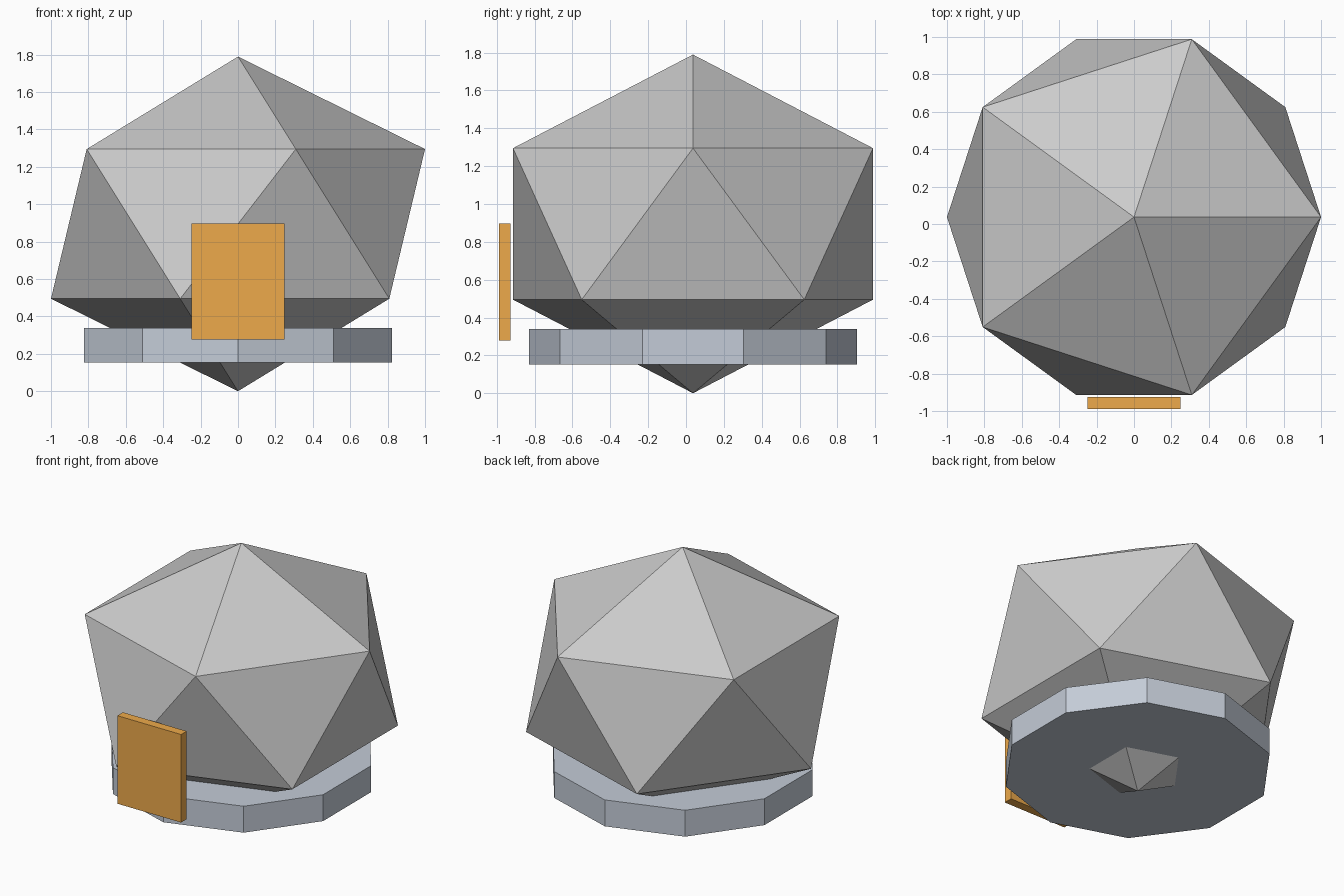
import bpy

if "Cube" in bpy.data.objects:
    bpy.data.objects.remove(bpy.data.objects["Cube"])

CENTRE_Y = 0.037


def finish(name, colour=None, scale=None):
    """Name the new object, apply its scale and colour it."""
    obj = bpy.context.object
    obj.name = name
    if scale:
        obj.scale = scale
        bpy.ops.object.transform_apply(location=False, rotation=False, scale=True)
    if colour:
        mat = bpy.data.materials.new(name + "_colour")
        mat.diffuse_color = (*colour, 1.0)
        mat.use_nodes = True
        mat.node_tree.nodes["Principled BSDF"].inputs["Base Color"].default_value = mat.diffuse_color
        obj.data.materials.append(mat)
    return obj


# Faceted body: icosahedron standing on a tip, slightly squashed in height
bpy.ops.mesh.primitive_ico_sphere_add(subdivisions=1, radius=1.118,
                                      location=(0, CENTRE_Y, 0.895))
finish("faceted_body", scale=(1, 1, 0.8))

# Ten-sided base disc, pierced by the lower tip of the body
bpy.ops.mesh.primitive_cylinder_add(vertices=10, radius=0.867, depth=0.186,
                                    location=(0, CENTRE_Y, 0.246))
finish("base_disc", (0.55, 0.6, 0.68))

# Upright orange plate just in front of the body
bpy.ops.mesh.primitive_cube_add(size=1, location=(0, -0.957, 0.588))
finish("front_plate", (0.85, 0.4, 0.07), scale=(0.496, 0.062, 0.62))
